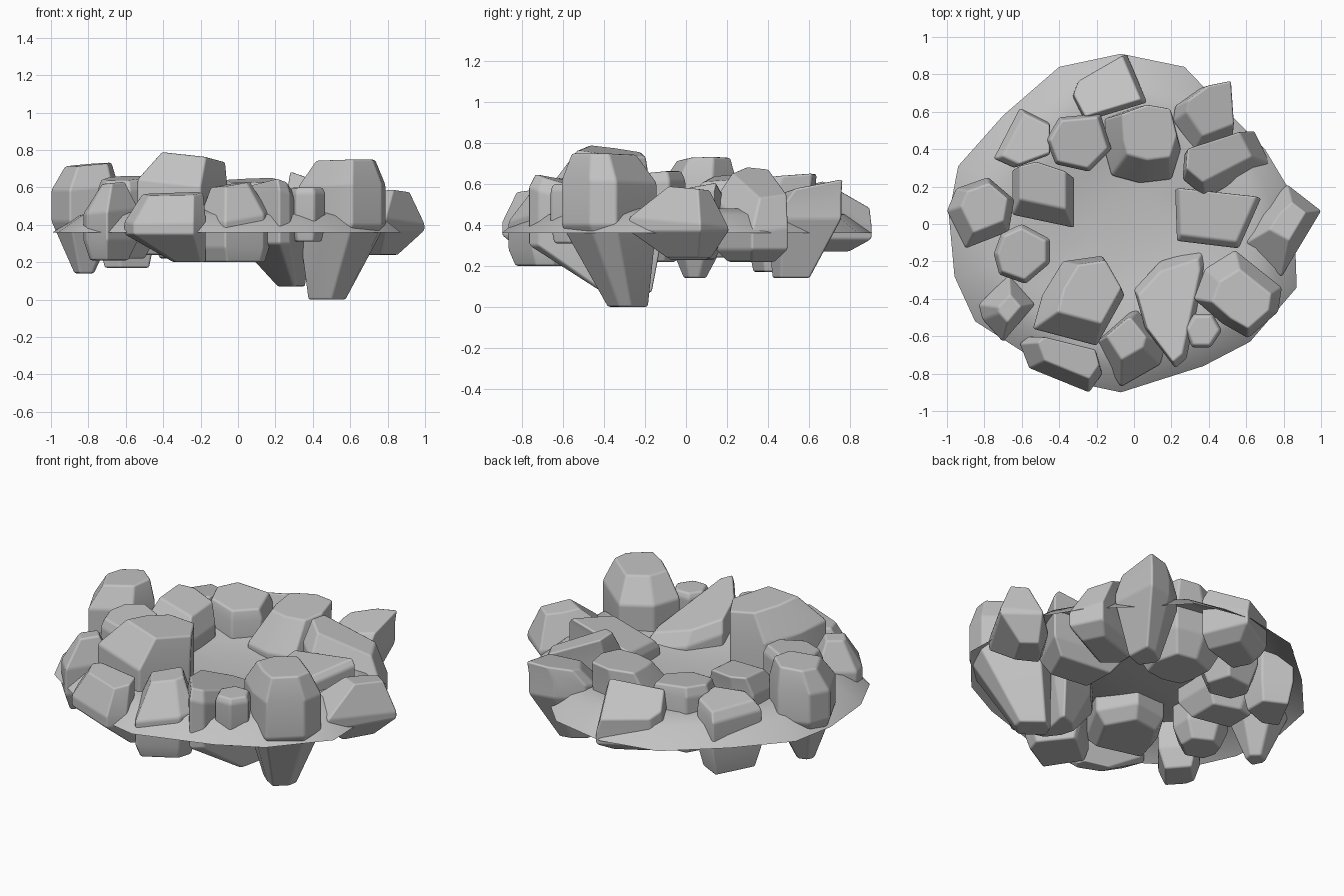
import bpy
import bmesh
from mathutils import Vector

if "Cube" in bpy.data.objects:
    bpy.data.objects.remove(bpy.data.objects["Cube"], do_unlink=True)

stone = bpy.data.materials.new("stone_grey")
stone.use_nodes = True
stone.diffuse_color = (0.54, 0.54, 0.54, 1)
stone.node_tree.nodes["Principled BSDF"].inputs["Base Color"].default_value = stone.diffuse_color


def finish(name, bm, angle):
    """Turn a bmesh into a shaded, coloured object."""
    bmesh.ops.recalc_face_normals(bm, faces=bm.faces)
    mesh = bpy.data.meshes.new(name)
    bm.to_mesh(mesh)
    bm.free()
    mesh.materials.append(stone)
    obj = bpy.data.objects.new(name, mesh)
    bpy.context.collection.objects.link(obj)
    bpy.ops.object.select_all(action="DESELECT")
    bpy.context.view_layer.objects.active = obj
    obj.select_set(True)
    bpy.ops.object.shade_smooth_by_angle(angle=angle)
    return obj


def bridge(bm, lower, upper):
    for i in range(len(lower)):
        j = (i + 1) % len(lower)
        bm.faces.new((lower[i], lower[j], upper[j], upper[i]))


def rock(name, outline, z, tip=(0, 0), tip_scale=0.8, foot=(0, 0), foot_scale=0.7, lean=(0, 0)):
    """Faceted boulder: waist outline, narrowed and shifted at tip and foot.
    z holds foot, lower waist, upper waist and tip; lean slopes the upper half."""
    points = [Vector(p) for p in outline]
    middle = sum(points, Vector((0, 0))) / len(points)
    slope = Vector(lean)
    levels = ((z[0], foot_scale, foot, 0), (z[1], 1, (0, 0), 0),
              (z[2], 1, (0, 0), 1), (z[3], tip_scale, tip, 1))
    bm = bmesh.new()
    rings = []
    for height, scale, shift, tilt in levels:
        ring = []
        for p in points:
            offset = (p - middle) * scale + Vector(shift)
            ring.append(bm.verts.new((*(middle + offset), height + tilt * offset.dot(slope))))
        rings.append(ring)
    for lower, upper in zip(rings, rings[1:]):
        bridge(bm, lower, upper)
    bm.faces.new(rings[0])
    bm.faces.new(rings[-1])
    obj = finish(name, bm, 0.6)
    bevel = obj.modifiers.new("worn_edges", "BEVEL")
    bevel.width = 0.012
    bevel.segments = 2
    bevel.limit_method = "ANGLE"
    bevel.angle_limit = 0.3
    bevel.harden_normals = True


# Ash bed: thin open mound with a raised ring and a shallow middle
rim = [(-.07, .91), (.27, .84), (.5, .6), (.7, .4), (.82, .2), (.86, -.05), (.87, -.34),
       (.62, -.63), (.37, -.76), (-.07, -.9), (-.4, -.83), (-.6, -.68), (-.85, -.52),
       (-.96, -.28), (-.99, .05), (-.94, .31), (-.7, .58), (-.4, .84)]
bed = bmesh.new()
previous = None
for scale, height in ((1, .36), (.87, .45), (.75, .48), (.6, .47), (.4, .43), (.2, .41)):
    ring = [bed.verts.new((x * scale, y * scale, height)) for x, y in rim]
    if previous:
        bridge(bed, previous, ring)
    previous = ring
bed.faces.new(previous)
finish("ash_bed", bed, 0.8)

# Back stones
rock("back_outer_stone", [(-.33, .68), (-.3, .76), (-.04, .91), (.07, .65), (-.26, .55)],
     z=(.27, .33, .46, .55), tip_scale=.9, tip=(-.01, .01), foot=(0, -.05), lean=(.22, -.48))
rock("back_left_stone", [(.21, .55), (.22, .63), (.36, .73), (.51, .76), (.53, .47), (.32, .39)],
     z=(.14, .43, .5, .58), tip=(.04, .04), tip_scale=.8, foot=(-.02, -.07), foot_scale=.5,
     lean=(.05, .2))
rock("back_middle_stone", [(-.15, .37), (-.16, .56), (.03, .63), (.2, .6), (.25, .4), (.2, .24),
                           (.03, .22), (-.12, .26)],
     z=(.22, .35, .46, .63), tip=(.04, .07), tip_scale=.72, lean=(.03, .08))
rock("back_inner_stone", [(-.47, .45), (-.4, .57), (-.18, .59), (-.12, .4), (-.24, .28), (-.42, .32)],
     z=(.22, .35, .55, .61), tip_scale=.88, lean=(-.1, .1))
rock("back_right_stone", [(-.75, .35), (-.61, .62), (-.45, .54), (-.45, .37), (-.64, .3)],
     z=(.17, .3, .52, .57), tip=(.02, 0), tip_scale=.85, foot_scale=.8, lean=(.1, -.12))

# Left side stones
rock("left_back_stone", [(.26, .24), (.27, .38), (.64, .5), (.73, .32), (.38, .14)],
     z=(.22, .28, .48, .61), tip=(-.03, .04), tip_scale=.75, foot_scale=.65, lean=(-.42, -.08))
rock("left_inner_stone", [(.22, .19), (.68, .14), (.56, -.13), (.23, -.09)],
     z=(.23, .32, .51, .55), tip=(0, .02), tip_scale=.9, lean=(.2, .1))
rock("left_outer_stone", [(1, .07), (.82, .21), (.65, .05), (.53, -.14), (.79, -.28)],
     z=(.24, .37, .41, .58), tip=(.06, .04), tip_scale=.42, foot=(-.01, .04), foot_scale=.45,
     lean=(.02, -.1))

# Front left stones
rock("tall_front_left_stone", [(.32, -.4), (.38, -.24), (.54, -.14), (.79, -.34), (.77, -.47),
                               (.61, -.61), (.47, -.53)],
     z=(0, .4, .61, .745), tip=(.02, -.02), tip_scale=.68, foot=(-.08, .1), foot_scale=.43,
     lean=(.02, -.02))
rock("small_front_left_stone", [(.27, -.56), (.32, -.48), (.42, -.48), (.47, -.57), (.41, -.66), (.31, -.66)],
     z=(.31, .4, .57, .6), tip_scale=.85, foot_scale=.8)
rock("front_wedge_stone", [(0, -.35), (.14, -.2), (.38, -.12), (.39, -.2), (.28, -.72), (.22, -.77),
                           (.06, -.56)],
     z=(.07, .3, .49, .56), tip=(-.01, -.02), tip_scale=.85, foot=(.08, .14), foot_scale=.38,
     lean=(-.12, -.28))

# Front stones
rock("front_middle_stone", [(-.22, -.64), (-.02, -.47), (.02, -.46), (.17, -.65), (.14, -.75), (-.07, -.87)],
     z=(.2, .28, .44, .62), tip=(-.03, .04), tip_scale=.55, foot_scale=.85, lean=(.15, .05))
rock("front_peak_stone", [(-.54, -.56), (-.49, -.38), (-.38, -.2), (-.17, -.17), (-.05, -.38), (-.2, -.65)],
     z=(.28, .35, .6, .77), tip=(.06, .04), tip_scale=.7, foot_scale=.75, lean=(-.13, -.08))
rock("front_low_stone", [(-.61, -.64), (-.56, -.6), (-.2, -.69), (-.17, -.8), (-.24, -.9), (-.56, -.77)],
     z=(.2, .35, .42, .56), tip=(.04, .03), tip_scale=.75, foot=(.13, .08), foot_scale=.4,
     lean=(.06, .1))

# Right side stones
rock("right_front_stone", [(-.83, -.43), (-.67, -.27), (-.53, -.43), (-.7, -.63), (-.81, -.51)],
     z=(.21, .32, .47, .62), tip=(.03, 0), tip_scale=.42, lean=(.1, 0))
rock("right_inner_front_stone", [(-.75, -.16), (-.71, -.05), (-.6, 0), (-.45, -.08), (-.45, -.21),
                                 (-.58, -.32), (-.72, -.27)],
     z=(.22, .32, .6, .65), tip_scale=.86, lean=(.05, .1))
rock("right_outer_stone", [(-1, .07), (-.95, .19), (-.78, .25), (-.64, .13), (-.67, -.04), (-.9, -.13)],
     z=(.14, .42, .6, .72), tip=(.02, .02), tip_scale=.7, foot=(0, -.03), foot_scale=.3,
     lean=(.08, .03))
rock("right_inner_back_stone", [(-.65, .05), (-.65, .29), (-.53, .32), (-.32, .25), (-.32, -.02)],
     z=(.24, .34, .52, .63), tip=(0, .05), tip_scale=.75, lean=(-.1, .08))
